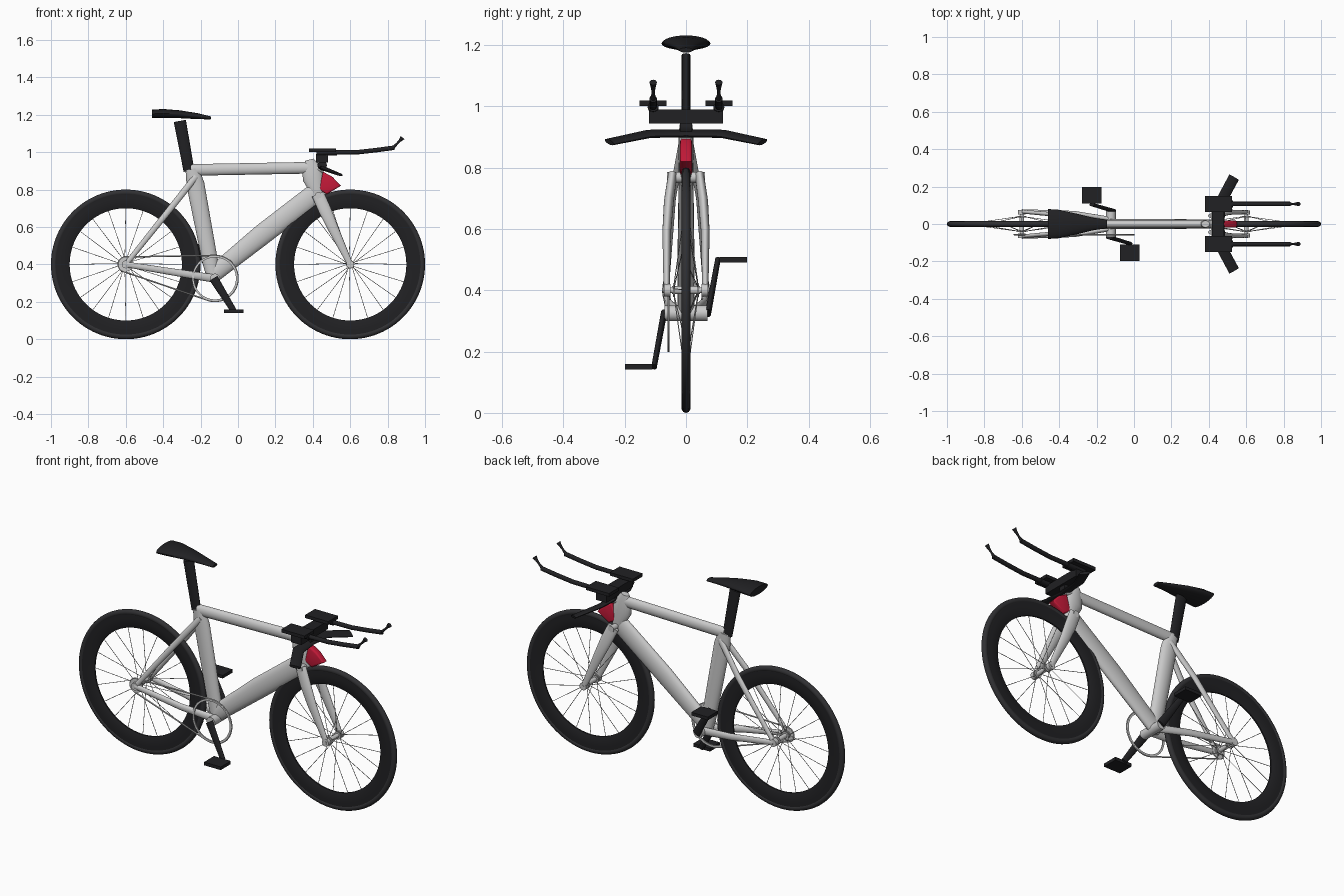
import bpy, bmesh, math
from mathutils import Vector

if "Cube" in bpy.data.objects:
    bpy.data.objects.remove(bpy.data.objects["Cube"])

def mat(name, c):
    m = bpy.data.materials.new(name)
    m.diffuse_color = (*c, 1)
    m.use_nodes = True
    m.node_tree.nodes["Principled BSDF"].inputs["Base Color"].default_value = m.diffuse_color
    return m

BLACK = mat("black", (0.015, 0.015, 0.017))
RUBBER = mat("rubber", (0.03, 0.03, 0.033))
RED = mat("red", (0.55, 0.01, 0.04))

def finish(name, bm, m=None, smooth=True):
    bmesh.ops.recalc_face_normals(bm, faces=bm.faces)
    me = bpy.data.meshes.new(name)
    bm.to_mesh(me)
    bm.free()
    ob = bpy.data.objects.new(name, me)
    bpy.context.collection.objects.link(ob)
    if m:
        me.materials.append(m)
    if smooth:
        bpy.ops.object.select_all(action='DESELECT')
        ob.select_set(True)
        bpy.context.view_layer.objects.active = ob
        bpy.ops.object.shade_smooth_by_angle(angle=math.radians(40))
    return ob

def loft_into(bm, stations, ref, n):
    """Elliptical tube; each station = (point, in-plane half width, half width along ref)."""
    pts = [Vector(s[0]) for s in stations]
    rings = []
    for i, (_, a, b) in enumerate(stations):
        t = (pts[min(i + 1, len(pts) - 1)] - pts[max(i - 1, 0)]).normalized()
        v = Vector(ref)
        v = (v - t * v.dot(t)).normalized()
        u = t.cross(v)
        rings.append([bm.verts.new(pts[i] + u * a * math.cos(k * math.tau / n)
                                   + v * b * math.sin(k * math.tau / n)) for k in range(n)])
    for r, q in zip(rings, rings[1:]):
        for k in range(n):
            bm.faces.new((r[k], r[(k + 1) % n], q[(k + 1) % n], q[k]))
    bm.faces.new(rings[0])
    bm.faces.new(rings[-1])

def loft(name, stations, m=None, ref=(0, 1, 0), n=20):
    bm = bmesh.new()
    loft_into(bm, stations, ref, n)
    return finish(name, bm, m)

def lathe(name, profile, centre, m=None, n=64):
    """Closed (radius, y) profile turned about the y axis."""
    bm = bmesh.new()
    rings = [[bm.verts.new((centre[0] + r * math.cos(k * math.tau / n), centre[1] + y,
                            centre[2] + r * math.sin(k * math.tau / n))) for r, y in profile]
             for k in range(n)]
    p = len(profile)
    for k in range(n):
        a, b = rings[k], rings[(k + 1) % n]
        for j in range(p):
            bm.faces.new((a[j], a[(j + 1) % p], b[(j + 1) % p], b[j]))
    return finish(name, bm, m)

def box(name, c, size, m=None):
    bm = bmesh.new()
    bmesh.ops.create_cube(bm, size=1)
    for v in bm.verts:
        v.co = Vector(c) + Vector(v.co[i] * size[i] for i in range(3))
    return finish(name, bm, m, False)

def rod(name, x, z, y0, y1, r, m=None):
    return loft(name, [((x, y0, z), r, r), ((x, y1, z), r, r)], m, ref=(1, 0, 0))

# Wheels: tyre, deep rim, hub and spokes
for side, cx in (("rear", -0.6), ("front", 0.6)):
    c = (cx, 0, 0.4)
    tyre = [(0.384 + 0.016 * math.cos(a * math.tau / 12), 0.015 * math.sin(a * math.tau / 12))
            for a in range(12)]
    lathe(side + "_tyre", tyre, c, RUBBER, 96)
    lathe(side + "_rim", [(0.30, -0.004), (0.315, -0.01), (0.35, -0.013), (0.378, -0.012),
                          (0.378, 0.012), (0.35, 0.013), (0.315, 0.01), (0.30, 0.004)], c, BLACK, 96)
    rod(side + "_hub", cx, 0.4, -0.045, 0.045, 0.013)
    rod(side + "_axle", cx, 0.4, -0.075, 0.075, 0.009)
    for s in (-1, 1):
        rod(side + "_hub_flange", cx, 0.4, s * 0.036, s * 0.042, 0.022)
    bm = bmesh.new()
    for k in range(20):
        a = k * math.tau / 20
        s = 1 if k % 2 else -1
        d = a + 0.25 * (1 if k % 4 < 2 else -1)
        loft_into(bm, [((cx + 0.02 * math.cos(d), s * 0.039, 0.4 + 0.02 * math.sin(d)), .0016, .0016),
                       ((cx + 0.305 * math.cos(a), 0, 0.4 + 0.305 * math.sin(a)), .0016, .0016)],
                  (0.1, 1, 0.1), 5)
    finish(side + "_spokes", bm)

# Main frame tubes
loft("top_tube", [((-0.25, 0, 0.905), 0.031, 0.021), ((0.40, 0, 0.917), 0.031, 0.021)])
loft("seat_tube", [((-0.245, 0, 0.91), 0.036, 0.024), ((-0.228, 0, 0.83), 0.048, 0.024),
                   ((-0.15, 0, 0.42), 0.042, 0.026), ((-0.128, 0, 0.32), 0.036, 0.028)])
loft("down_tube", [((-0.135, 0, 0.345), 0.045, 0.027), ((0.13, 0, 0.56), 0.056, 0.027),
                   ((0.41, 0, 0.775), 0.056, 0.024)])
loft("head_tube", [((0.382, 0, 0.96), 0.022, 0.018), ((0.392, 0, 0.92), 0.05, 0.023),
                   ((0.402, 0, 0.86), 0.056, 0.024), ((0.425, 0, 0.79), 0.038, 0.022),
                   ((0.43, 0, 0.765), 0.03, 0.02)])
rod("bottom_bracket", -0.123, 0.325, -0.07, 0.07, 0.026)

# Fork and rear stays
rod("fork_crown", 0.43, 0.768, -0.062, 0.062, 0.018)
for s in (-1, 1):
    loft("fork_leg", [((0.427, s * 0.044, 0.775), 0.034, 0.015), ((0.465, s * 0.056, 0.69), 0.034, 0.016),
                      ((0.51, s * 0.063, 0.59), 0.028, 0.014), ((0.6, s * 0.063, 0.4), 0.015, 0.01)])
    rod("fork_dropout", 0.6, 0.4, s * 0.05, s * 0.072, 0.021)
    loft("seat_stay", [((-0.225, s * 0.014, 0.87), 0.017, 0.012), ((-0.36, s * 0.045, 0.70), 0.017, 0.012),
                       ((-0.6, s * 0.066, 0.4), 0.013, 0.01)])
    loft("chain_stay", [((-0.6, s * 0.068, 0.4), 0.015, 0.011), ((-0.32, s * 0.058, 0.355), 0.019, 0.012),
                        ((-0.13, s * 0.026, 0.325), 0.022, 0.013)])
    rod("rear_dropout", -0.6, 0.4, s * 0.05, s * 0.076, 0.021)

# Seat post and saddle
loft("seat_post", [((-0.262, 0, 0.90), 0.029, 0.014), ((-0.311, 0, 1.167), 0.033, 0.014)], BLACK)
loft("saddle", [((-0.46, 0, 1.205), 0.022, 0.08), ((-0.40, 0, 1.207), 0.024, 0.076),
                ((-0.315, 0, 1.203), 0.021, 0.057), ((-0.22, 0, 1.193), 0.016, 0.034),
                ((-0.145, 0, 1.183), 0.008, 0.022)], BLACK, n=24)

# Drivetrain: chainring, cog, chain
B, R, CY = (-0.123, 0.325), 0.123, -0.057
lathe("chainring", [(0.112, -0.003), (R, -0.003), (R, 0.003), (0.112, 0.003)], (B[0], CY, B[1]))
lathe("rear_cog", [(0.012, -0.003), (0.038, -0.003), (0.038, 0.003), (0.012, 0.003)], (-0.6, CY, 0.4), n=32)
path = []
for c, r, a0, a1 in ((B, R, -108.8, 91), ((-0.6, 0.4), 0.04, 91, 251.2)):
    for k in range(25):
        a = math.radians(a0 + (a1 - a0) * k / 24)
        path.append(((c[0] + r * math.cos(a), CY, c[1] + r * math.sin(a)), 0.004, 0.004))
loft("chain", path + path[:1], n=8)

# Cranks and pedals
for s, x, z in ((-1, -0.022, 0.15), (1, -0.225, 0.50)):
    loft("crank", [((-0.13 if s < 0 else -0.116, s * 0.072, 0.325), 0.024, 0.01),
                   ((x, s * 0.104, z), 0.016, 0.009)], BLACK)
    box("pedal", (x, s * 0.154, z), (0.105, 0.09, 0.018), BLACK)

# Red nose fairing in front of the head tube
bm = bmesh.new()
outline = [(0.455, 0.895), (0.505, 0.868), (0.55, 0.82), (0.475, 0.775), (0.43, 0.80)]
bm.faces.new([bm.verts.new((x, -0.02, z)) for x, z in outline])
ext = bmesh.ops.extrude_face_region(bm, geom=bm.faces[:])
for v in ext["geom"]:
    if isinstance(v, bmesh.types.BMVert):
        v.co.y = 0.02
bmesh.ops.bevel(bm, geom=[e for e in bm.edges if abs(e.verts[0].co.y - e.verts[1].co.y) < 0.001],
                offset=0.01, segments=3, affect='EDGES', profile=0.5)
finish("nose_fairing", bm, RED)

# Stem and base bar
loft("stem", [((0.385, 0, 0.925), 0.02, 0.02), ((0.46, 0, 0.905), 0.018, 0.02)])
loft("base_bar", [((0.535, -0.25, 0.883), 0.01, 0.03)[0:1] + (0.008, 0.03),
                  ((0.465, -0.12, 0.91), 0.011, 0.03), ((0.455, 0, 0.912), 0.011, 0.028),
                  ((0.465, 0.12, 0.91), 0.011, 0.03), ((0.535, 0.25, 0.883), 0.008, 0.03)],
     BLACK, ref=(1, 0, -0.3))
box("bar_riser", (0.45, 0, 0.967), (0.065, 0.24, 0.046), BLACK)
rod("riser_post", 0.45, 0.93, -0.02, 0.02, 0.025, BLACK)

# Arm pads, extensions and shifters
for s in (-1, 1):
    y = s * 0.107
    box("arm_pad", (0.452, y, 1.01), (0.145, 0.088, 0.018), BLACK)
    loft("pad_clamp", [((0.42, y, 0.995), 0.015, 0.018), ((0.53, y, 0.998), 0.015, 0.018)], BLACK)
    loft("extension", [((0.42, y, 0.998), 0.012, 0.012), ((0.64, y, 1.0), 0.012, 0.012),
                       ((0.74, y, 1.011), 0.012, 0.012), ((0.835, y, 1.024), 0.012, 0.012)], BLACK)
    loft("shifter", [((0.825, y, 1.02), 0.01, 0.01), ((0.85, y, 1.045), 0.006, 0.005),
                     ((0.866, y, 1.062), 0.007, 0.008), ((0.88, y, 1.078), 0.013, 0.012)], BLACK)
